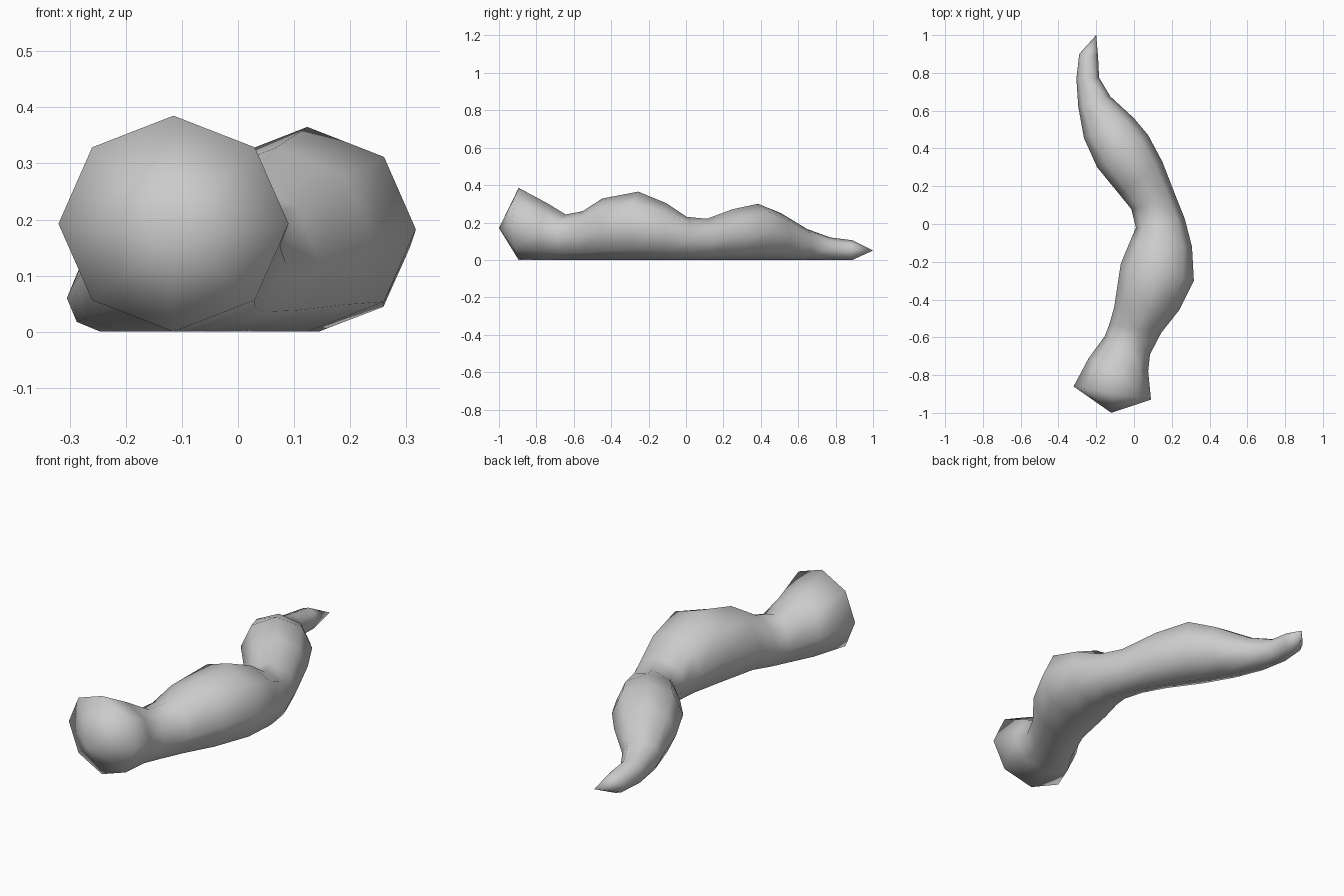
import bpy, bmesh, math
from mathutils import Vector

if "Cube" in bpy.data.objects:
    bpy.data.objects.remove(bpy.data.objects["Cube"])

SIDES = 8
# Each ring: left point (x, y), right point (x, y), top height
RINGS = [
    (-.32, -.86, .09, -.93, .385), (-.24, -.71, .075, -.78, .305),
    (-.155, -.595, .085, -.69, .243), (-.13, -.53, .145, -.575, .26),
    (-.105, -.44, .24, -.455, .328), (-.07, -.21, .317, -.30, .365),
    (-.02, -.09, .307, -.12, .303), (.01, -.02, .268, .03, .23),
    (-.015, .08, .222, .145, .22), (-.08, .16, .15, .33, .27),
    (-.195, .30, .075, .47, .30), (-.265, .455, 0, .56, .25),
    (-.295, .62, -.125, .675, .165), (-.305, .77, -.185, .775, .12),
    (-.29, .90, -.19, .88, .105),
]

bm = bmesh.new()
loops = []
for lx, ly, rx, ry, top in RINGS:
    left, right = Vector((lx, ly, 0)), Vector((rx, ry, 0))
    mid, half = (left + right) / 2, (right - left) / 2
    ring = []
    for k in range(SIDES):
        a = 2 * math.pi * k / SIDES
        h = top / 2
        ring.append(bm.verts.new(mid + half * math.cos(a) + Vector((0, 0, h + h * math.sin(a)))))
    loops.append(ring)

# Skin between rings
for a, b in zip(loops, loops[1:]):
    for k in range(SIDES):
        n = (k + 1) % SIDES
        bm.faces.new((a[k], a[n], b[n], b[k]))

# Pointed head and tail caps
for ring, tip in ((loops[0], (-.12, -1, .17)), (loops[-1], (-.20, 1, .05))):
    v = bm.verts.new(tip)
    for k in range(SIDES):
        bm.faces.new((ring[k], ring[(k + 1) % SIDES], v))

bmesh.ops.recalc_face_normals(bm, faces=bm.faces)
for f in bm.faces:
    f.smooth = True
mesh = bpy.data.meshes.new("worm_body")
bm.to_mesh(mesh)
bm.free()
bpy.context.collection.objects.link(bpy.data.objects.new("worm_body", mesh))
